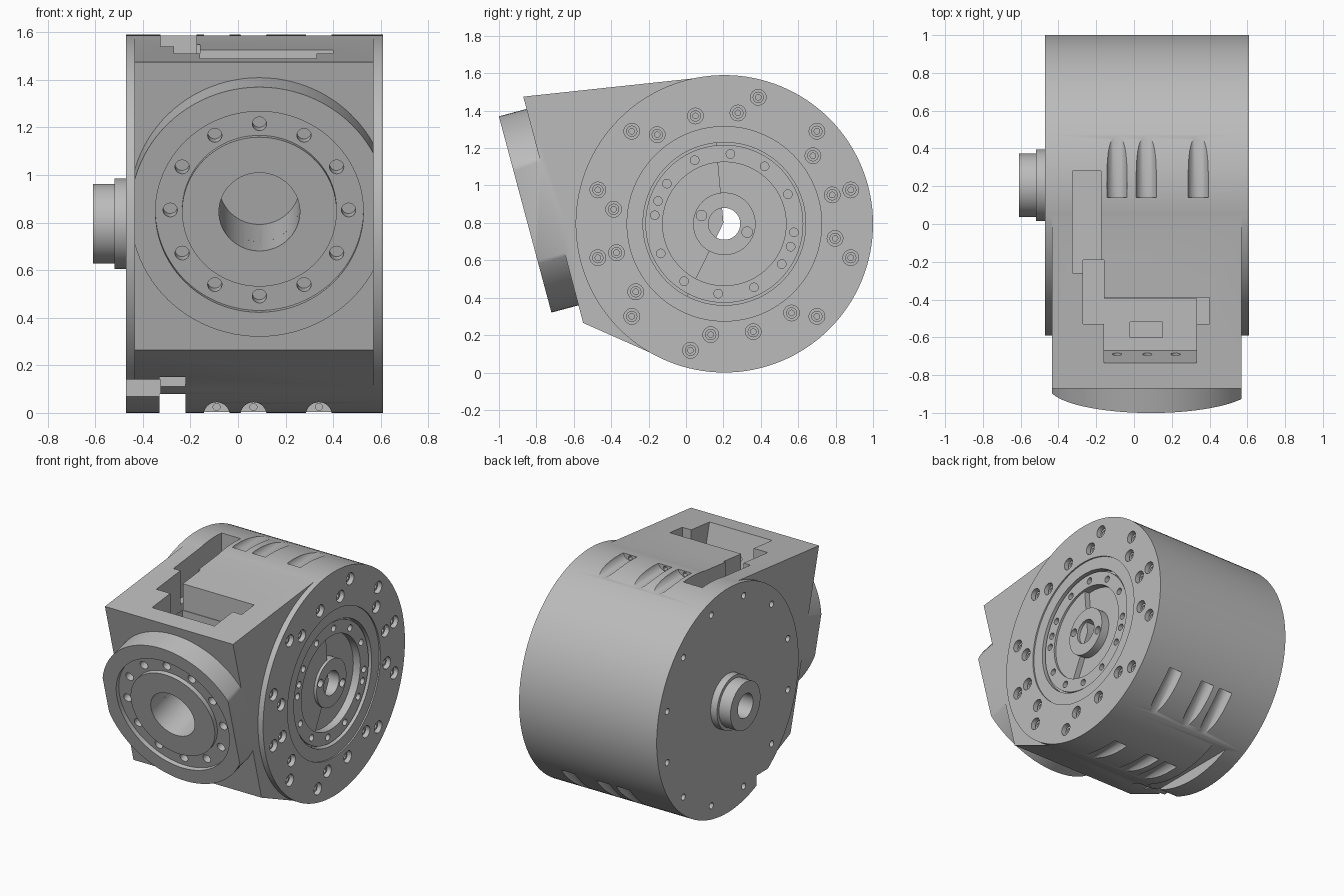
import bpy, bmesh
from math import radians, sin, cos, pi
from mathutils import Matrix, Vector

old = bpy.data.objects.get("Cube")
if old:
    bpy.data.objects.remove(old, do_unlink=True)

grey = bpy.data.materials.new("machined grey")
grey.use_nodes = True
COLOUR = (0.5, 0.5, 0.5, 1)
grey.diffuse_color = COLOUR
grey.node_tree.nodes["Principled BSDF"].inputs["Base Color"].default_value = COLOUR

CY, CZ, R = 0.205, 0.795, 0.795      # drum axis and radius
LEFT, RIGHT = -0.47, 0.61            # drum end faces
AXIS_X = Vector((1, 0, 0))
TILT = radians(15)
OUT = Vector((0, -cos(TILT), -sin(TILT)))   # direction the front flange faces
FLANGE = Vector((0.09, -0.72, 0.8825))      # flange base centre


def frame(origin, direction):
    return Matrix.Translation(origin) @ direction.to_track_quat('Z', 'Y').to_matrix().to_4x4()


def add_lathe(bm, profile, matrix, steps=96):
    """Spin a closed (radius, height) outline about the local z axis."""
    rings = []
    for i in range(steps):
        a = 2 * pi * i / steps
        rings.append([bm.verts.new(matrix @ Vector((r * cos(a), r * sin(a), t))) for r, t in profile])
    n = len(profile)
    for i in range(steps):
        p, q = rings[i], rings[(i + 1) % steps]
        for j in range(n):
            k = (j + 1) % n
            bm.faces.new((p[j], q[j], q[k], p[k]))


def add_rod(bm, start, end, radius, steps=24):
    start, end = Vector(start), Vector(end)
    bmesh.ops.create_cone(bm, cap_ends=True, segments=steps, radius1=radius, radius2=radius,
                          depth=(end - start).length,
                          matrix=frame((start + end) / 2, (end - start).normalized()))


def add_prism(bm, x0, x1, outline):
    """Extrude a (y, z) outline from x0 to x1."""
    base = bm.faces.new([bm.verts.new((x0, y, z)) for y, z in outline])
    moved = bmesh.ops.extrude_face_region(bm, geom=[base])["geom"]
    bmesh.ops.translate(bm, vec=(x1 - x0, 0, 0), verts=[v for v in moved if isinstance(v, bmesh.types.BMVert)])


def add_box(bm, x0, x1, y0, y1, z0, z1):
    add_prism(bm, x0, x1, [(y0, z0), (y1, z0), (y1, z1), (y0, z1)])


def finish(name, bm):
    bmesh.ops.recalc_face_normals(bm, faces=bm.faces)
    mesh = bpy.data.meshes.new(name)
    bm.to_mesh(mesh)
    bm.free()
    mesh.materials.append(grey)
    ob = bpy.data.objects.new(name, mesh)
    bpy.context.collection.objects.link(ob)
    return ob


def combine(target, other, operation):
    mod = target.modifiers.new(operation.lower(), 'BOOLEAN')
    mod.object, mod.operation = other, operation
    mod.solver, mod.use_self = 'EXACT', operation == 'DIFFERENCE'
    graph = bpy.context.evaluated_depsgraph_get()
    mesh = bpy.data.meshes.new_from_object(target.evaluated_get(graph))
    target.modifiers.clear()
    target.data = mesh
    bpy.data.objects.remove(other, do_unlink=True)


def smooth(ob):
    bpy.ops.object.select_all(action='DESELECT')
    ob.select_set(True)
    bpy.context.view_layer.objects.active = ob
    bpy.ops.object.shade_smooth_by_angle(angle=radians(30))


def on_face(radius, degrees, x=RIGHT):
    a = radians(degrees)
    return Vector((x, CY + radius * cos(a), CZ + radius * sin(a)))


# Drum with stepped bearing face, through bore and rear shaft stub
bm = bmesh.new()
add_lathe(bm, [(.085, -.61), (.168, -.61), (.168, -.52), (.19, -.52), (.19, LEFT), (R, LEFT),
               (R, RIGHT), (.52, RIGHT), (.52, .6), (.435, .6), (.435, .55), (.422, .55),
               (.422, .585), (.33, .585), (.33, .53), (.167, .53), (.167, .59), (.085, .59)],
          frame(Vector((0, CY, CZ)), AXIS_X), 128)
body = finish("drum_housing", bm)

# Wedge-shaped head merged into the drum
bm = bmesh.new()
add_prism(bm, -.435, .57, [(-.87, 1.475), (.13, 1.582), (.2, .8), (-.15, .088), (-.55, .265)])
combine(body, finish("head_block", bm), 'UNION')

# Tilted flange with a ring groove, trimmed to the head width
bm = bmesh.new()
add_lathe(bm, [(.17, -.05), (.543, -.05), (.543, .145), (.437, .145), (.437, .115),
               (.325, .115), (.325, .145), (.17, .145)], frame(FLANGE, OUT), 96)
flange = finish("front_flange", bm)
bm = bmesh.new()
add_box(bm, -.435, .57, -2, 1, -1, 3)
combine(flange, finish("flange_trim", bm), 'INTERSECT')
combine(body, flange, 'UNION')

# Cutters for holes, pockets and slots
bm = bmesh.new()
add_rod(bm, FLANGE + OUT * .2, FLANGE - OUT * .285, .17, 64)
side = AXIS_X
up = OUT.cross(side)
for i in range(12):
    a = radians(30 * i)
    p = FLANGE + (side * cos(a) + up * sin(a)) * .375
    add_rod(bm, p + OUT * .13, p + OUT * .06, .03)

half_turn = (0, 180)
sockets = [on_face(.7, a + h) for a in (-45, -15, 15, 45, 75) for h in half_turn]
sockets += [on_face(.597, a + h) for a in (-75, -53, -7.5, 15, 37.5, 83) for h in half_turn]
for p in sockets:
    add_rod(bm, p - AXIS_X * .05, p + AXIS_X * .02, .042)
for h in half_turn:
    for a in (85, 55, 25, -7, -19, -35, -65):
        p = on_face(.375, a + h, .6)
        add_rod(bm, p - AXIS_X * .06, p, .023)
    p = on_face(.13, h - 20, .6)
    add_rod(bm, p - AXIS_X * .05, p, .028)
for i in range(12):
    p = on_face(.7, 15 + 30 * i, LEFT)
    add_rod(bm, p - AXIS_X * .02, p + AXIS_X * .04, .022, 16)

# Scooped screw slots in three rows around the drum
for turn in (0, 180, -132):
    spin = Matrix.Translation((0, CY, CZ)) @ Matrix.Rotation(radians(turn), 4, 'X') @ Matrix.Translation((0, -CY, -CZ))
    for x in (-.09, .065, .34):
        add_rod(bm, spin @ Vector((x, .14, 1.6)), spin @ Vector((x, .6, 1.6)), .055, 32)
        add_rod(bm, spin @ Vector((x, .1, 1.565)), spin @ Vector((x, .2, 1.565)), .015, 12)

# Stepped cable pocket on top
FLOOR, TOP = 1.24, 1.7
add_box(bm, -.325, -.175, -.26, .28, FLOOR + .06, TOP)
add_box(bm, -.27, -.16, -.53, -.19, FLOOR, TOP)
add_box(bm, -.18, .4, -.53, -.39, FLOOR + .1, TOP)
add_prism(bm, -.16, .33, [(-.67, FLOOR), (-.395, FLOOR), (-.395, TOP), (-.79, TOP)])
add_box(bm, -.02, .15, -.6, -.52, FLOOR - .1, FLOOR + .05)
for x in (-.09, .07, .22):
    add_rod(bm, (x, -.74, FLOOR + .06), (x, -.6, FLOOR + .1), .025, 16)

# Cable channel and corner notch underneath
add_box(bm, -.33, -.22, -.6, .7, -.1, .08)
add_box(bm, -.33, -.22, -.6, -.2, -.1, .15)
add_box(bm, -.6, -.325, -.6, -.12, -.1, .14)
combine(body, finish("cutters", bm), 'DIFFERENCE')
smooth(body)

# Socket-head screws seated in the counterbores
bm = bmesh.new()
for p in sockets:
    add_lathe(bm, [(.0005, -.06), (.03, -.06), (.03, -.025), (.015, -.025), (.015, -.045), (.0005, -.045)],
              frame(p, AXIS_X), 16)
smooth(finish("socket_screws", bm))
